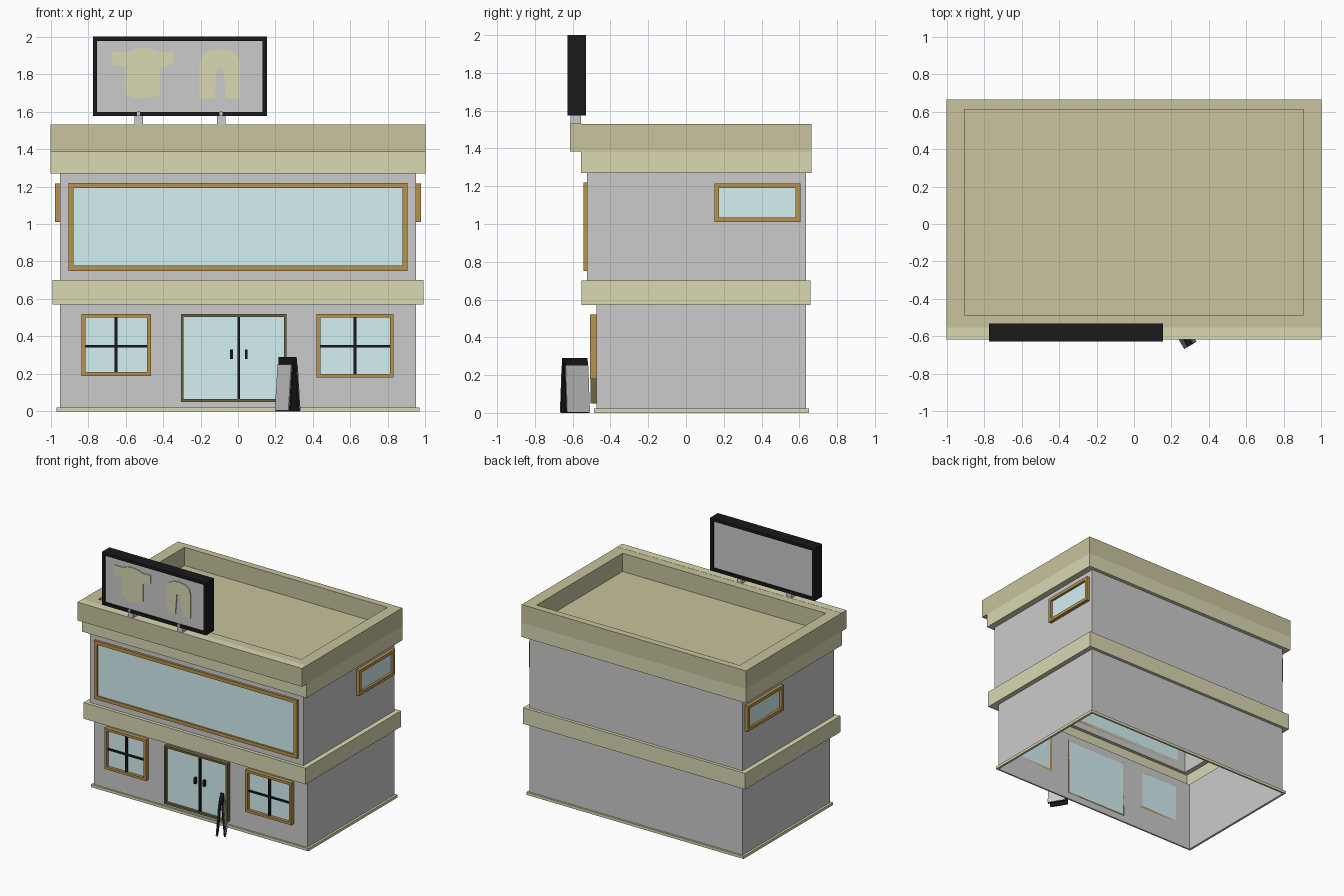
import bpy, bmesh, math
from mathutils import Matrix

if "Cube" in bpy.data.objects:
    bpy.data.objects.remove(bpy.data.objects["Cube"])


def mat(name, r, g, b):
    m = bpy.data.materials.new(name)
    m.diffuse_color = (r, g, b, 1)
    m.use_nodes = True
    m.node_tree.nodes["Principled BSDF"].inputs["Base Color"].default_value = m.diffuse_color
    return m


OLIVE = mat("light_olive", .70, .69, .45)
DARK_OLIVE = mat("dark_olive", .58, .55, .34)
WOOD = mat("wood", .48, .29, .07)
DARK_WOOD = mat("dark_wood", .16, .13, .05)
GLASS = mat("glass", .66, .88, .91)
BLACK = mat("black", .01, .01, .01)


def finish(name, bm, m=None):
    me = bpy.data.meshes.new(name)
    bm.to_mesh(me)
    bm.free()
    o = bpy.data.objects.new(name, me)
    bpy.context.collection.objects.link(o)
    if m:
        me.materials.append(m)
    return o


def prism(bm, pts, vec):
    """Extrude a flat outline of 3D points along vec."""
    f = bm.faces.new([bm.verts.new(p) for p in pts])
    r = bmesh.ops.extrude_face_region(bm, geom=[f], use_keep_orig=True)
    vs = [v for v in r["geom"] if isinstance(v, bmesh.types.BMVert)]
    bmesh.ops.translate(bm, verts=vs, vec=vec)


def boxes(name, items, m=None, side=False):
    """Boxes (u0, u1, d0, d1, z0, z1); u is x on front walls, y on side walls."""
    bm = bmesh.new()
    for u0, u1, d0, d1, z0, z1 in items:
        if side:
            u0, u1, d0, d1 = d0, d1, u0, u1
        prism(bm, [(u0, d0, z0), (u1, d0, z0), (u1, d1, z0), (u0, d1, z0)], (0, 0, z1 - z0))
    bmesh.ops.recalc_face_normals(bm, faces=bm.faces)
    return finish(name, bm, m)


def loft(name, rings, m, cap=False):
    """Skin rectangles (half_x, y0, y1, z), one after another."""
    bm = bmesh.new()
    loops = [[bm.verts.new(p) for p in ((-x, a, z), (x, a, z), (x, b, z), (-x, b, z))]
             for x, a, b, z in rings]
    for p, q in zip(loops, loops[1:]):
        for i in range(4):
            j = (i + 1) % 4
            bm.faces.new((p[i], p[j], q[j], q[i]))
    if cap:
        bm.faces.new(loops[-1])
    return finish(name, bm, m)


def storey(name, x, y0, y1, z0, z1, front, sides):
    """Four open walls with rectangular openings (u0, u1, z0, z1)."""
    bm = bmesh.new()
    walls = [(-x, x, front, lambda u, z: (u, y0, z), False),
             (y0, y1, sides, lambda u, z: (x, u, z), False),
             (-x, x, [], lambda u, z: (u, y1, z), True),
             (y0, y1, sides, lambda u, z: (-x, u, z), True)]
    for a, b, holes, put, flip in walls:
        us = sorted({a, b, *[u for h in holes for u in h[:2]]})
        zs = sorted({z0, z1, *[z for h in holes for z in h[2:]]})
        for ua, ub in zip(us, us[1:]):
            for za, zb in zip(zs, zs[1:]):
                if any(h[0] < (ua + ub) / 2 < h[1] and h[2] < (za + zb) / 2 < h[3] for h in holes):
                    continue
                c = [put(ua, za), put(ub, za), put(ub, zb), put(ua, zb)]
                bm.faces.new([bm.verts.new(p) for p in (c[::-1] if flip else c)])
    bmesh.ops.remove_doubles(bm, verts=bm.verts, dist=1e-5)
    return finish(name, bm)


def rim(u0, u1, z0, z1, d0, d1, w):
    return [(u0, u0 + w, d0, d1, z0, z1), (u1 - w, u1, d0, d1, z0, z1),
            (u0 + w, u1 - w, d0, d1, z0, z0 + w), (u0 + w, u1 - w, d0, d1, z1 - w, z1)]


def window(name, r, wall, out, w, m=WOOD, side=False):
    u0, u1, z0, z1 = r
    g = wall + (out - wall) * .3
    boxes(name + "_frame", rim(*r, wall, out, w), m, side)
    boxes(name + "_glass", [(u0 + w, u1 - w, wall, g, z0 + w, z1 - w)], GLASS, side)


def inset(r, w):
    return (r[0] + w, r[1] - w, r[2] + w, r[3] - w)


# walls
F1, F2, BACK = -.475, -.525, .635
LEFT, RIGHT, DOOR = (-.835, -.465, .19, .52), (.42, .83, .18, .52), (-.305, .26, .05, .52)
SHOW, SIDE = (-.905, .905, .75, 1.22), (.15, .605, 1.01, 1.215)
storey("ground_floor_walls", .95, F1, BACK, 0, .57,
       [inset(LEFT, .02), inset(RIGHT, .02), inset(DOOR, .015)], [])
storey("upper_floor_walls", .95, F2, BACK, .70, 1.27, [inset(SHOW, .028)], [inset(SIDE, .025)])

# base trim, belt and roof
loft("base_trim", [(.95, F1, BACK, 0), (.968, -.488, .65, 0), (.968, -.488, .65, .022),
                   (.95, F1, BACK, .022)], OLIVE)
loft("belt_band", [(.95, F1, BACK, .57), (.99, -.552, .66, .57), (.99, -.552, .66, .70),
                   (.95, F2, BACK, .70)], OLIVE)
loft("lower_cornice", [(.95, F2, BACK, 1.27), (1, -.555, .665, 1.27), (1, -.555, .665, 1.383)], OLIVE)
loft("roof_parapet", [(1, -.555, .665, 1.383), (1, -.615, .665, 1.383), (1, -.615, .665, 1.53),
                      (.905, -.485, .61, 1.53), (.905, -.485, .61, 1.383)], DARK_OLIVE, cap=True)
boxes("parapet_front_cap", [(-1, 1, -.615, -.553, 1.527, 1.531)], OLIVE)

# windows
window("shop_window", SHOW, F2, -.543, .028)
for s, n in ((1, "right"), (-1, "left")):
    window(n + "_side_window", SIDE, s * .95, s * .977, .025, side=True)
for n, r in (("left", LEFT), ("right", RIGHT)):
    window(n + "_front_window", r, F1, -.508, .02)
    u0, u1, z0, z1 = inset(r, .02)
    c = (u0 + u1) / 2
    boxes(n + "_window_bars", [(c - .008, c + .008, -.498, -.483, z0, z1),
                               (u0, u1, -.497, -.483, .342, .355)], BLACK)

# double door
window("door", DOOR, F1, -.506, .015, DARK_WOOD)
boxes("door_divider", [(-.002, .012, -.498, -.483, .065, .505)], BLACK)
boxes("door_handles", [(x - .007, x + .007, -.504, -.483, .28, .33) for x in (-.035, .045)], BLACK)

# roof sign
boxes("sign_frame", rim(-.775, .155, 1.575, 2, -.627, -.53, .023), BLACK)
boxes("sign_panel", [(-.755, .135, -.612, -.545, 1.595, 1.98)])
boxes("sign_posts", [b for x in (-.53, -.09) for b in
                     ((x - .022, x + .022, -.612, -.555, 1.53, 1.58),
                      (x - .008, x + .008, -.628, -.60, 1.575, 1.6))])

SHIRT = [(-.67, 1.92), (-.59, 1.92), (-.55, 1.935), (-.51, 1.94), (-.46, 1.935), (-.42, 1.92),
         (-.345, 1.92), (-.345, 1.855), (-.415, 1.835), (-.415, 1.69), (-.46, 1.677),
         (-.51, 1.67), (-.56, 1.677), (-.6, 1.69), (-.6, 1.835), (-.67, 1.85)]
TROUSERS = [(-.205, 1.67), (-.205, 1.86), (-.19, 1.905), (-.14, 1.93), (-.095, 1.935), (-.05, 1.93),
            (-.005, 1.905), (.01, 1.86), (.01, 1.67), (-.065, 1.67), (-.077, 1.83),
            (-.112, 1.83), (-.125, 1.67)]
for n, pts in (("shirt_shape", SHIRT), ("trousers_shape", TROUSERS)):
    bm = bmesh.new()
    prism(bm, [(x, -.620, z) for x, z in pts], (0, .009, 0))
    bmesh.ops.recalc_face_normals(bm, faces=bm.faces)
    finish(n, bm, OLIVE)

# folding pavement board, turned towards the corner
turn = Matrix.Translation((.265, -.588, 0)) @ Matrix.Rotation(math.radians(31), 4, "Z")
for n, prof, m in (("board_leaf", [(.022, 0), (.034, 0), (.014, .29), (0, .29)], BLACK),
                   ("board_face", [(.034, .005), (.038, .005), (.021, .25), (.017, .25)], None)):
    bm = bmesh.new()
    for s in (1, -1):
        prism(bm, [(s * t, -.07, z) for t, z in prof], (0, .14, 0))
    bmesh.ops.recalc_face_normals(bm, faces=bm.faces)
    bm.transform(turn)
    finish(n, bm, m)
